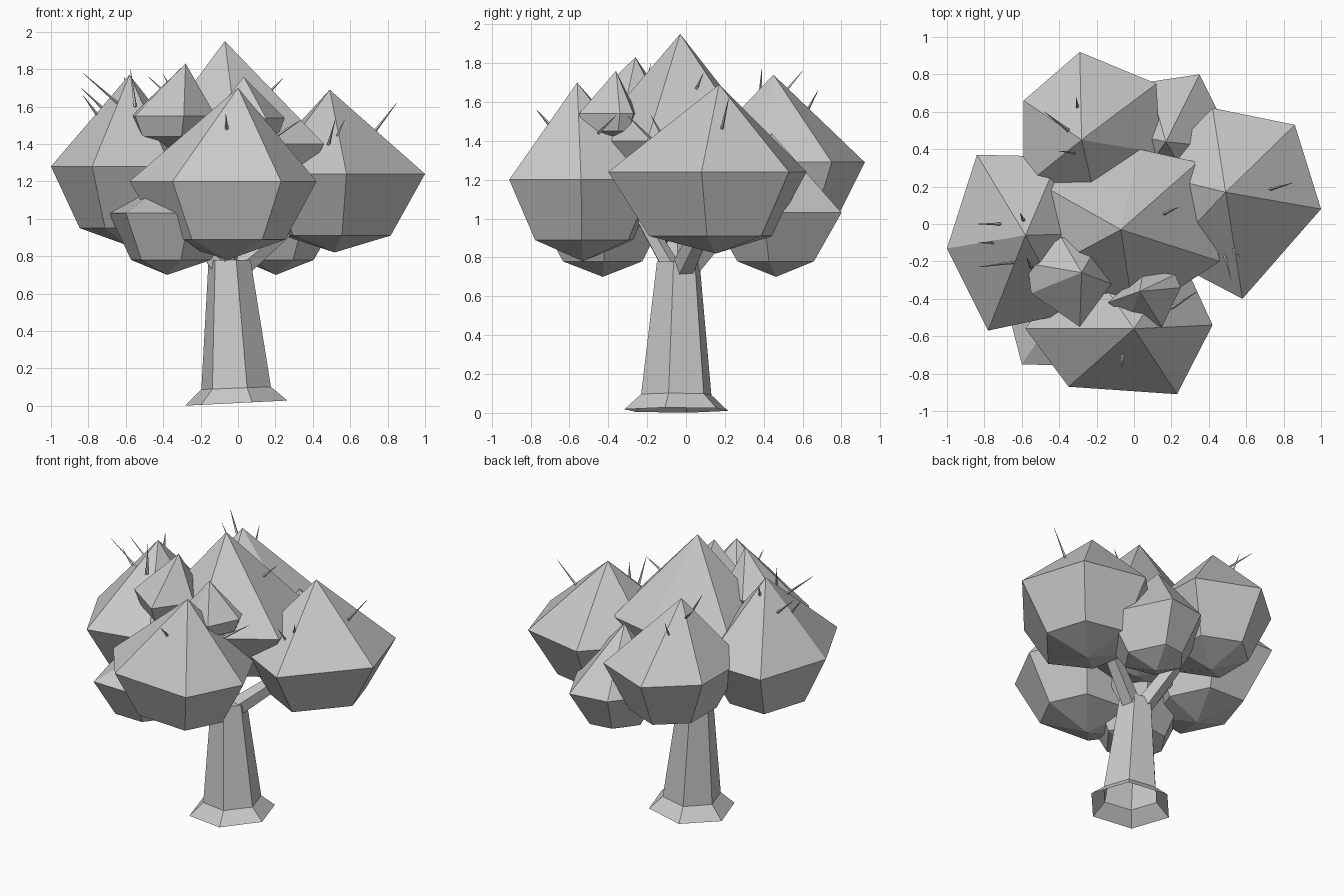
import bpy, bmesh, math
from mathutils import Vector


def material(name, rgb):
    m = bpy.data.materials.new(name)
    m.diffuse_color = (*rgb, 1)
    return m


GREY = material("plain grey", (0.59, 0.59, 0.59))


def finish(name, bm):
    bmesh.ops.recalc_face_normals(bm, faces=bm.faces)
    me = bpy.data.meshes.new(name)
    bm.to_mesh(me)
    bm.free()
    me.materials.append(GREY)
    ob = bpy.data.objects.new(name, me)
    bpy.context.collection.objects.link(ob)
    return ob


def bridge(bm, a, b):
    n = len(a)
    for i in range(n):
        j = (i + 1) % n
        bm.faces.new((a[i], a[j], b[j], b[i]))


def fan(bm, ring, tip):
    for i in range(len(ring)):
        bm.faces.new((ring[i], ring[(i + 1) % len(ring)], tip))


# Faceted leaf clump: peak, widest ring, smaller lower ring, bottom point
def clump(name, peak, ring_z, low_z, bottom_z, ring, shrink=0.62):
    bm = bmesh.new()
    cx = sum(p[0] for p in ring) / len(ring)
    cy = sum(p[1] for p in ring) / len(ring)
    wide = [bm.verts.new((x, y, ring_z)) for x, y in ring]
    low = [bm.verts.new((cx + (x - cx) * shrink, cy + (y - cy) * shrink, low_z))
           for x, y in ring]
    fan(bm, wide, bm.verts.new(peak))
    bridge(bm, wide, low)
    fan(bm, low, bm.verts.new((cx, cy, bottom_z)))
    finish(name, bm)


clump("top_leaves", (-0.07, -0.03, 1.95), 1.40, 1.06, 0.95,
      [(0.46, -0.20), (0.34, 0.33), (0.03, 0.40), (-0.48, 0.20), (-0.48, -0.25), (0.0, -0.50)])
clump("front_leaves", (0.0, -0.56, 1.70), 1.20, 0.89, 0.78,
      [(0.42, -0.54), (0.25, -0.17), (-0.30, -0.13), (-0.58, -0.56), (-0.35, -0.87), (0.23, -0.91)], 0.65)
clump("right_leaves", (0.49, 0.17, 1.69), 1.24, 0.91, 0.82,
      [(1.0, 0.08), (0.86, 0.53), (0.42, 0.62), (0.08, 0.27), (0.16, -0.18), (0.58, -0.40)])
clump("left_leaves", (-0.58, -0.06, 1.77), 1.28, 0.95, 0.86,
      [(-0.20, -0.05), (-0.40, 0.36), (-0.84, 0.37), (-1.0, -0.13), (-0.78, -0.57), (-0.36, -0.48)])
clump("back_leaves", (-0.28, 0.45, 1.74), 1.29, 0.96, 0.86,
      [(0.14, 0.38), (0.12, 0.75), (-0.29, 0.92), (-0.59, 0.66), (-0.59, 0.20), (-0.18, 0.02)])
clump("low_back_leaves", (0.17, 0.44, 1.44), 1.03, 0.78, 0.70,
      [(0.55, 0.40), (0.35, 0.80), (0.08, 0.76), (-0.12, 0.50), (0.0, 0.20), (0.36, 0.12)], 0.58)
clump("low_front_leaves", (-0.38, -0.43, 1.20), 1.03, 0.78, 0.70,
      [(0.0, -0.42), (-0.20, -0.10), (-0.52, -0.14), (-0.69, -0.40), (-0.60, -0.75), (-0.26, -0.76)], 0.62)
clump("small_left_leaves", (-0.28, -0.26, 1.83), 1.55, 1.44, 1.36,
      [(-0.12, -0.32), (-0.20, -0.12), (-0.39, -0.07), (-0.57, -0.21), (-0.55, -0.37), (-0.29, -0.55)], 0.8)
clump("small_right_leaves", (0.03, -0.36, 1.76), 1.54, 1.45, 1.39,
      [(0.25, -0.34), (0.22, -0.27), (0.05, -0.25), (-0.14, -0.42), (-0.02, -0.50), (0.15, -0.55)], 0.8)


# Six-sided trunk with a flared, slightly tilted open foot
bm = bmesh.new()
rings = []
for cx, cy, z, r, tilt in ((-0.01, -0.05, 0.015, 0.28, 0.05), (-0.01, -0.05, 0.095, 0.19, 0.04),
                           (-0.045, -0.04, 0.78, 0.115, 0)):
    row = []
    for i in range(6):
        a = math.radians(48 + 60 * i)
        x, y = cx + r * math.cos(a), cy + r * math.sin(a)
        row.append(bm.verts.new((x, y, z + tilt * x)))
    rings.append(row)
bridge(bm, rings[0], rings[1])
bridge(bm, rings[1], rings[2])
bm.faces.new(rings[2])
finish("trunk", bm)


# Tapered stick used for branches and twigs
def stick(name, start, end, r1, r2, sides):
    start, end = Vector(start), Vector(end)
    d = end - start
    bm = bmesh.new()
    bmesh.ops.create_cone(bm, cap_ends=True, segments=sides, radius1=r1, radius2=r2, depth=d.length)
    q = d.to_track_quat('Z', 'Y')
    for v in bm.verts:
        v.co = q @ v.co + (start + end) / 2
    finish(name, bm)


for i, (end, r) in enumerate((((0.38, 0.14, 1.06), 0.065), ((-0.36, -0.05, 1.10), 0.06),
                              ((-0.20, 0.32, 1.10), 0.065), ((-0.04, -0.28, 1.10), 0.05))):
    stick("branch_%d" % i, (-0.045 + end[0] * 0.08, -0.04 + end[1] * 0.08, 0.72), end, r, r * 0.7, 5)

# Thin twigs poking out of the leaves
twigs = [((-0.60, -0.20, 1.58), (-0.83, -0.23, 1.78)), ((-0.69, 0.0, 1.56), (-0.84, 0.0, 1.70)),
         ((-0.74, -0.10, 1.54), (-0.83, -0.10, 1.66)), ((-0.55, -0.23, 1.60), (-0.575, -0.18, 1.80)),
         ((-0.59, 0.02, 1.68), (-0.61, 0.06, 1.76)), ((-0.30, 0.61, 1.53), (-0.31, 0.68, 1.66)),
         ((-0.31, 0.38, 1.62), (-0.40, 0.39, 1.77)), ((-0.35, 0.50, 1.64), (-0.48, 0.60, 1.76)),
         ((0.71, 0.18, 1.44), (0.85, 0.22, 1.62)), ((0.48, -0.15, 1.38), (0.52, -0.30, 1.53)),
         ((0.52, -0.12, 1.42), (0.57, -0.18, 1.53)), ((0.15, 0.05, 1.66), (0.24, 0.09, 1.75)),
         ((-0.06, -0.70, 1.48), (-0.065, -0.77, 1.56)), ((0.20, -0.45, 1.44), (0.34, -0.36, 1.53))]
for i, (a, b) in enumerate(twigs):
    stick("twig_%d" % i, a, b, 0.01, 0.001, 4)
